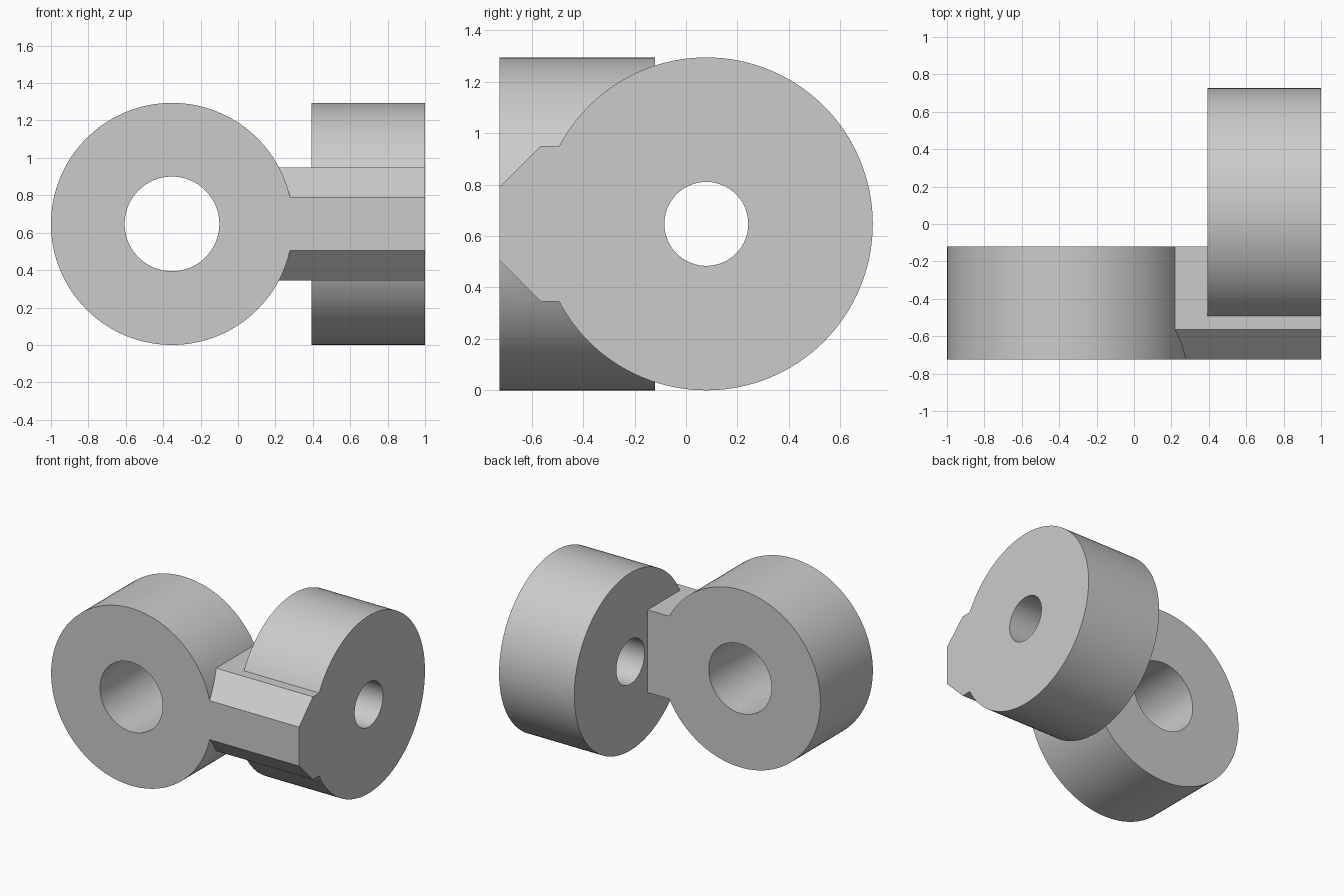
import bpy
import bmesh
import math
from mathutils import Matrix

cube = bpy.data.objects.get("Cube")
if cube:
    bpy.data.objects.remove(cube, do_unlink=True)

grey = bpy.data.materials.new("plain grey")
grey.use_nodes = True
colour = (0.6, 0.6, 0.6, 1)
grey.diffuse_color = colour
grey.node_tree.nodes["Principled BSDF"].inputs["Base Color"].default_value = colour


def add_object(name, bm):
    bmesh.ops.recalc_face_normals(bm, faces=bm.faces)
    mesh = bpy.data.meshes.new(name)
    bm.to_mesh(mesh)
    bm.free()
    mesh.materials.append(grey)
    obj = bpy.data.objects.new(name, mesh)
    bpy.context.collection.objects.link(obj)
    return obj


def cylinder(name, axis, centre, radius, depth):
    turn = Matrix.Rotation(math.pi / 2, 4, "Y" if axis == "X" else "X")
    bm = bmesh.new()
    bmesh.ops.create_cone(bm, cap_ends=True, segments=128, radius1=radius,
                          radius2=radius, depth=depth,
                          matrix=Matrix.Translation(centre) @ turn)
    return add_object(name, bm)


def combine(target, tool, operation):
    mod = target.modifiers.new(operation.lower(), "BOOLEAN")
    mod.operation = operation
    mod.solver = "EXACT"
    mod.object = tool
    bpy.context.view_layer.objects.active = target
    bpy.ops.object.modifier_apply(modifier=mod.name)
    bpy.data.objects.remove(tool, do_unlink=True)


MID = 0.647
FRONT, BACK = -0.725, -0.12
INNER, OUTER = 0.393, 1.0

# Two discs at right angles
front_centre = (-0.353, (FRONT + BACK) / 2, MID)
side_centre = ((INNER + OUTER) / 2, 0.079, MID)
body = cylinder("crossed_ring_link", "Y", front_centre, MID, BACK - FRONT)
side_disc = cylinder("side_disc", "X", side_centre, MID, OUTER - INNER)

# Chamfered bridge that joins the discs
half = [(FRONT, 0.142), (-0.565, 0.302), (BACK, 0.302)]
profile = half + [(y, -h) for y, h in reversed(half)]
bm = bmesh.new()
face = bm.faces.new([bm.verts.new((0.1, y, MID + h)) for y, h in profile])
out = bmesh.ops.extrude_face_region(bm, geom=[face])
moved = [v for v in out["geom"] if isinstance(v, bmesh.types.BMVert)]
bmesh.ops.translate(bm, verts=moved, vec=(OUTER - 0.1, 0, 0))
bridge = add_object("bridge", bm)

combine(body, side_disc, "UNION")
combine(body, bridge, "UNION")

# Bores through both discs
combine(body, cylinder("front_bore", "Y", front_centre, 0.253, 0.8), "DIFFERENCE")
combine(body, cylinder("side_bore", "X", side_centre, 0.163, 0.8), "DIFFERENCE")

# Smooth rims with crisp edges
bpy.ops.object.select_all(action="DESELECT")
body.select_set(True)
bpy.context.view_layer.objects.active = body
bpy.ops.object.shade_smooth_by_angle(angle=math.radians(25))
